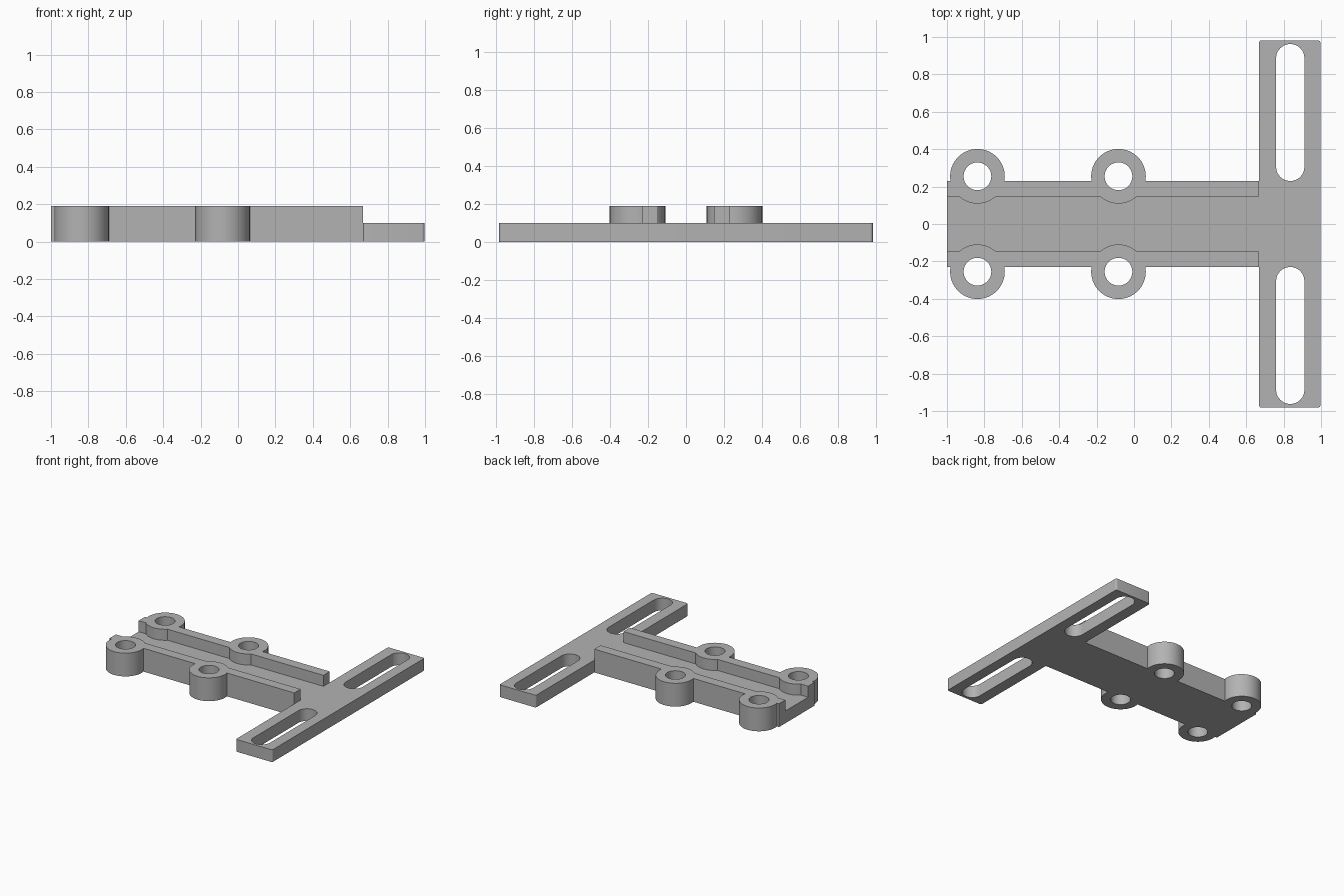
import bpy, bmesh, math

if "Cube" in bpy.data.objects:
    bpy.data.objects.remove(bpy.data.objects["Cube"])

PLATE_H, RAIL_H = 0.1, 0.19

grey = bpy.data.materials.new("grey")
grey.diffuse_color = (0.45, 0.45, 0.45, 1)
grey.use_nodes = True
grey.node_tree.nodes["Principled BSDF"].inputs["Base Color"].default_value = grey.diffuse_color


def prism(name, outline, z0, z1):
    """Extrude a counter-clockwise outline from z0 to z1."""
    bm = bmesh.new()
    face = bm.faces.new([bm.verts.new((x, y, z0)) for x, y in outline])
    top = bmesh.ops.extrude_face_region(bm, geom=[face])["geom"]
    verts = [v for v in top if isinstance(v, bmesh.types.BMVert)]
    bmesh.ops.translate(bm, verts=verts, vec=(0, 0, z1 - z0))
    bmesh.ops.recalc_face_normals(bm, faces=bm.faces)
    mesh = bpy.data.meshes.new(name)
    bm.to_mesh(mesh)
    bm.free()
    mesh.materials.append(grey)
    ob = bpy.data.objects.new(name, mesh)
    bpy.context.collection.objects.link(ob)
    return ob


def rounded(x0, x1, y0, y1, r, seg=16):
    """Rectangle with rounded corners; a large r gives a slot or a circle."""
    pts = []
    corners = [(x1 - r, y1 - r), (x0 + r, y1 - r), (x0 + r, y0 + r), (x1 - r, y0 + r)]
    for q, (cx, cy) in enumerate(corners):
        for i in range(seg + 1):
            a = math.pi / 2 * (q + i / seg)
            p = (cx + r * math.cos(a), cy + r * math.sin(a))
            if not pts or math.dist(p, pts[-1]) > 1e-5:
                pts.append(p)
    if math.dist(pts[0], pts[-1]) < 1e-5:
        pts.pop()
    return pts


def box(x0, x1, y0, y1):
    return [(x0, y0), (x1, y0), (x1, y1), (x0, y1)]


def circle(x, y, r):
    return rounded(x - r, x + r, y - r, y + r, r)


def combine(body, tool, operation):
    mod = body.modifiers.new(operation.lower(), 'BOOLEAN')
    mod.object, mod.operation, mod.solver = tool, operation, 'EXACT'
    bpy.context.view_layer.objects.active = body
    bpy.ops.object.modifier_apply(modifier=mod.name)
    bpy.data.objects.remove(tool)


# Flat crossbar with softened corners, joined to the long spine
body = prism("mounting_bracket", rounded(0.668, 0.997, -0.982, 0.982, 0.014, 5), 0, PLATE_H)
combine(body, prism("spine", box(-1, 0.7, -0.229, 0.229), 0, PLATE_H), 'UNION')

# Raised rails and screw bosses on both sides of the channel
boss_spots = [(x, s * 0.255) for x in (-0.837, -0.083) for s in (-1, 1)]
for s in (-1, 1):
    y0, y1 = sorted((s * 0.147, s * 0.229))
    combine(body, prism("rail", box(-1, 0.668, y0, y1), 0, RAIL_H), 'UNION')
for x, y in boss_spots:
    combine(body, prism("boss", circle(x, y, 0.146), 0, RAIL_H), 'UNION')

# Screw holes through the bosses and long adjustment slots in the crossbar
for x, y in boss_spots:
    combine(body, prism("hole", circle(x, y, 0.074), -0.1, 0.4), 'DIFFERENCE')
for s in (-1, 1):
    y0, y1 = sorted((s * 0.23, s * 0.962))
    combine(body, prism("slot", rounded(0.76, 0.911, y0, y1, 0.0755), -0.1, 0.4), 'DIFFERENCE')

# Smooth round walls, sharp edges
bpy.ops.object.select_all(action='DESELECT')
body.select_set(True)
bpy.context.view_layer.objects.active = body
bpy.ops.object.shade_smooth_by_angle(angle=math.radians(30))
